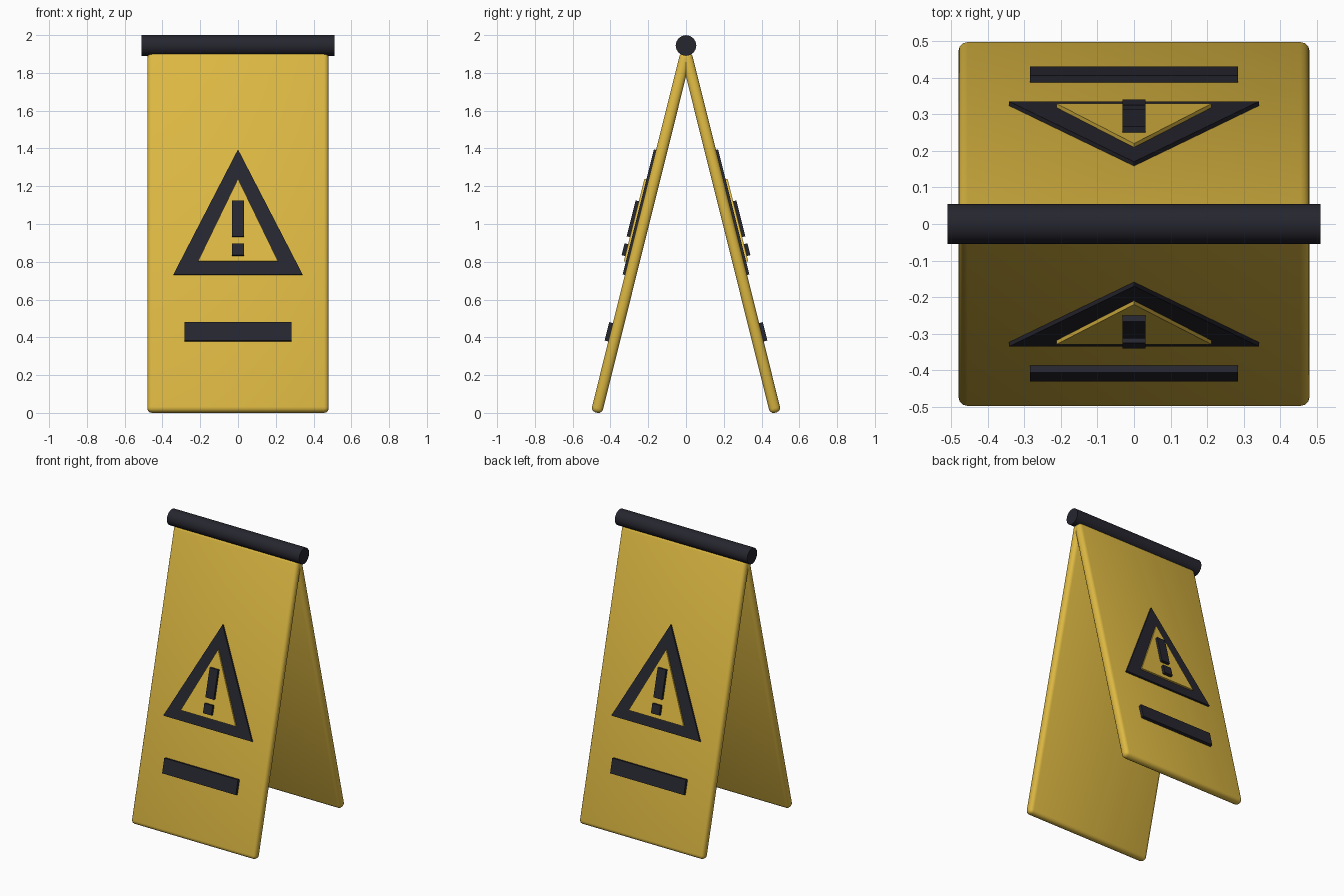
import bpy, bmesh, math
from mathutils import Matrix

if "Cube" in bpy.data.objects:
    bpy.data.objects.remove(bpy.data.objects["Cube"])

PIVOT_Z, TILT, HALF_T, LENGTH = 1.904, math.radians(14), 0.03, 1.961


def material(name, rgb):
    m = bpy.data.materials.new(name)
    m.diffuse_color = (*rgb, 1)
    m.use_nodes = True
    m.node_tree.nodes["Principled BSDF"].inputs["Base Color"].default_value = m.diffuse_color
    return m


YELLOW = material("safety_yellow", (0.72, 0.48, 0.055))
DARK = material("dark_charcoal", (0.019, 0.019, 0.028))


def finish(name, bm, mat, matrix, smooth=False):
    bmesh.ops.recalc_face_normals(bm, faces=bm.faces)
    mesh = bpy.data.meshes.new(name)
    bm.to_mesh(mesh)
    bm.free()
    mesh.materials.append(mat)
    ob = bpy.data.objects.new(name, mesh)
    ob.matrix_world = matrix
    bpy.context.collection.objects.link(ob)
    if smooth:
        bpy.ops.object.select_all(action='DESELECT')
        ob.select_set(True)
        bpy.context.view_layer.objects.active = ob
        bpy.ops.object.shade_smooth_by_angle(angle=math.radians(30))
    return ob


def plate(name, outline, base, raise_, mat, matrix):
    """Extruded outline (x, world z) standing off the panel's outer face."""
    bm = bmesh.new()
    top = max(z for x, z in outline)
    ring = []
    for x, z in outline:
        # top edges show their outer corner, bottom edges their inner one
        d = HALF_T + (raise_ if z == top else base)
        lz = (z - PIVOT_Z - d * math.sin(TILT)) / math.cos(TILT)
        ring.append((x, lz))
    inner = [bm.verts.new((x, -HALF_T - base, z)) for x, z in ring]
    outer = [bm.verts.new((x, -HALF_T - raise_, z)) for x, z in ring]
    bm.faces.new(inner)
    bm.faces.new(outer)
    n = len(ring)
    for i in range(n):
        j = (i + 1) % n
        bm.faces.new((inner[i], inner[j], outer[j], outer[i]))
    finish(name, bm, mat, matrix)


def rect(w, z0, z1):
    return [(-w, z0), (w, z0), (w, z1), (-w, z1)]


def tri(w, z0, z1):
    return [(-w, z0), (w, z0), (0, z1)]


# The two leaning panels with their raised warning symbols
for side, turn in (("front", 0), ("back", math.pi)):
    mw = (Matrix.Rotation(turn, 4, 'Z') @ Matrix.Translation((0, 0, PIVOT_Z))
          @ Matrix.Rotation(-TILT, 4, 'X'))
    bm = bmesh.new()
    bmesh.ops.create_cube(bm, size=1, matrix=Matrix.Translation((0, 0, -LENGTH / 2))
                          @ Matrix.Diagonal((0.96, 2 * HALF_T, LENGTH, 1)))
    bmesh.ops.bevel(bm, geom=bm.edges[:], offset=0.025, segments=3,
                    profile=0.5, affect='EDGES')
    finish(side + "_panel", bm, YELLOW, mw, True)
    plate(side + "_triangle_border", tri(0.342, 0.73, 1.395), 0, 0.012, DARK, mw)
    plate(side + "_triangle_inside", tri(0.212, 0.80, 1.24), 0.011, 0.023, YELLOW, mw)
    plate(side + "_warning_bar", rect(0.032, 0.93, 1.125), 0.02, 0.04, DARK, mw)
    plate(side + "_warning_dot", rect(0.032, 0.83, 0.898), 0.02, 0.042, DARK, mw)
    plate(side + "_lower_stripe", rect(0.284, 0.378, 0.48), 0, 0.02, DARK, mw)

# Hinge rod along the top
bm = bmesh.new()
bmesh.ops.create_cone(bm, cap_ends=True, segments=16, radius1=0.055, radius2=0.055,
                      depth=1.02)
finish("hinge_rod", bm, DARK, Matrix.Translation((0, 0, 1.945))
       @ Matrix.Rotation(math.pi / 2, 4, 'Y'), True)
